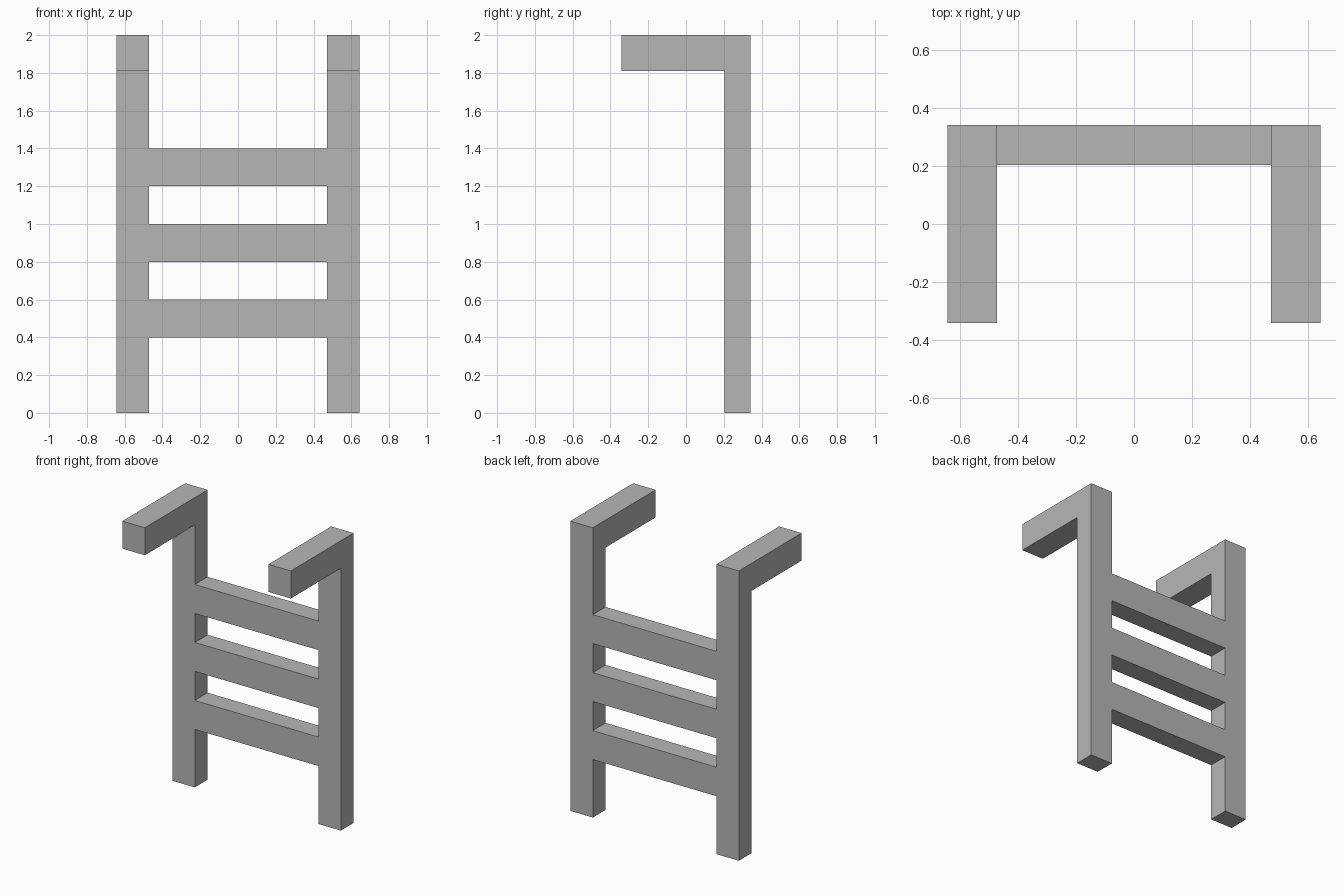
import bpy
import bmesh

if "Cube" in bpy.data.objects:
    bpy.data.objects.remove(bpy.data.objects["Cube"])

POST_IN, POST_OUT = 0.472, 0.643      # inner and outer x of the uprights
FRONT, BACK, TIP = 0.203, 0.342, -0.342
TOP, ARM_BOTTOM = 2.0, 1.81

grey = bpy.data.materials.new("plain grey")
grey.diffuse_color = (0.47, 0.47, 0.47, 1)
grey.use_nodes = True
grey.node_tree.nodes["Principled BSDF"].inputs["Base Color"].default_value = grey.diffuse_color


def extrude_x(name, profile, x0, x1):
    """Extrude a (y, z) profile along x into a closed solid."""
    bm = bmesh.new()
    face = bm.faces.new([bm.verts.new((x0, y, z)) for y, z in profile])
    ext = bmesh.ops.extrude_face_region(bm, geom=[face])
    verts = [g for g in ext["geom"] if isinstance(g, bmesh.types.BMVert)]
    bmesh.ops.translate(bm, verts=verts, vec=(x1 - x0, 0, 0))
    bmesh.ops.recalc_face_normals(bm, faces=bm.faces)
    mesh = bpy.data.meshes.new(name)
    bm.to_mesh(mesh)
    bm.free()
    mesh.materials.append(grey)
    obj = bpy.data.objects.new(name, mesh)
    bpy.context.collection.objects.link(obj)
    return obj


# Uprights, each with a forward arm at the top
hook = [(FRONT, 0), (BACK, 0), (BACK, TOP), (TIP, TOP),
        (TIP, ARM_BOTTOM), (FRONT, ARM_BOTTOM)]
extrude_x("left_upright", hook, -POST_OUT, -POST_IN)
extrude_x("right_upright", hook, POST_IN, POST_OUT)

# Three evenly spaced rungs, flush with the uprights
for name, z in (("lower_rung", 0.4), ("middle_rung", 0.8), ("upper_rung", 1.2)):
    bar = [(FRONT, z), (BACK, z), (BACK, z + 0.2), (FRONT, z + 0.2)]
    extrude_x(name, bar, -POST_IN, POST_IN)
